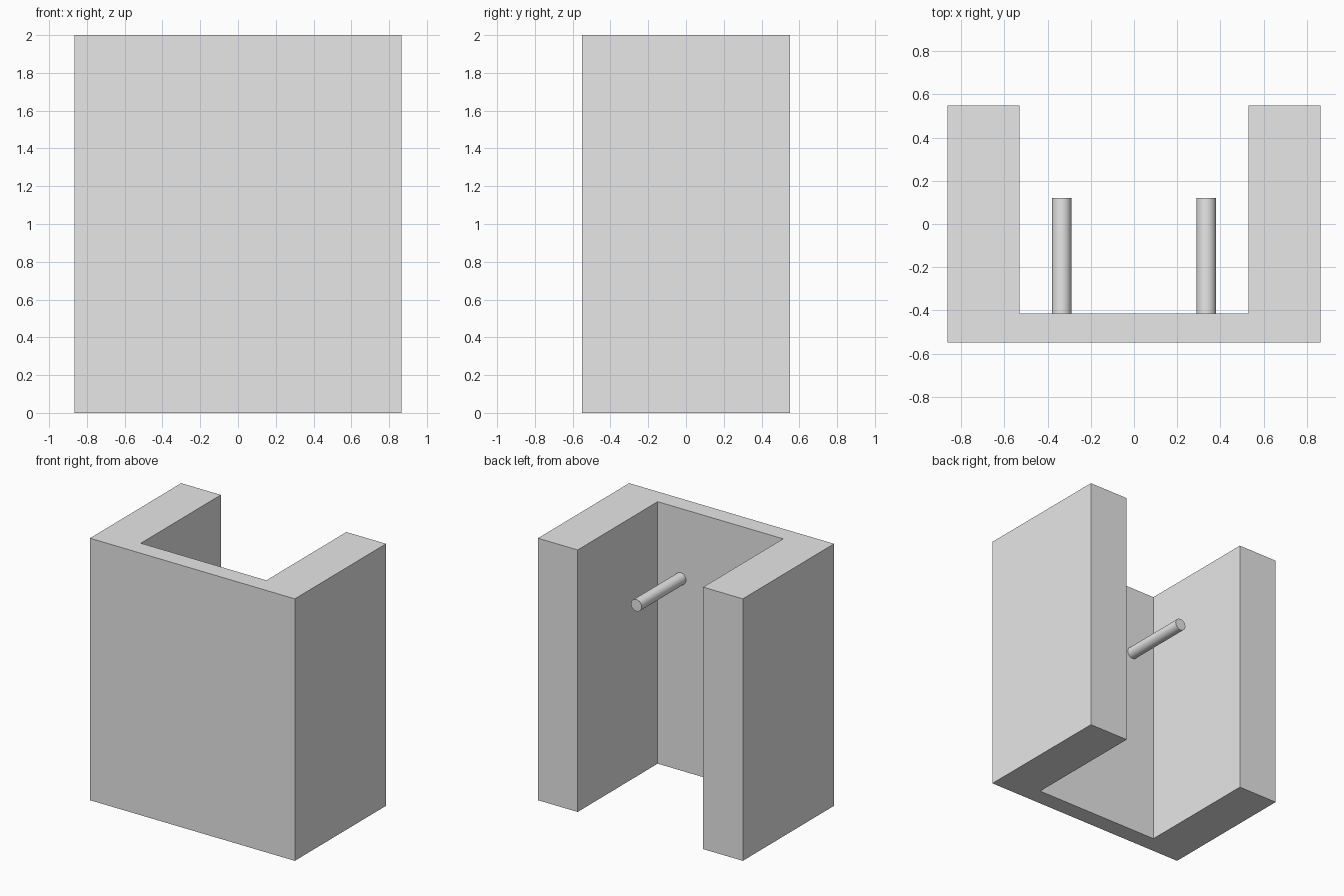
import bpy
import bmesh
import math

cube = bpy.data.objects.get("Cube")
if cube:
    bpy.data.objects.remove(cube, do_unlink=True)

COLOR = (0.8, 0.8, 0.8, 1.0)
gray = bpy.data.materials.new("light_gray")
gray.use_nodes = True
gray.diffuse_color = COLOR
gray.node_tree.nodes["Principled BSDF"].inputs["Base Color"].default_value = COLOR

HALF_W, HALF_D, HEIGHT = 0.865, 0.55, 2.0
INNER_X, PANEL_Y = 0.53, -0.415
PEG_X, PEG_Z, PEG_R, PEG_END = 0.335, 1.465, 0.045, 0.12


def extruded_profile(name, points, height):
    """Raise a plan outline straight up into a solid."""
    bm = bmesh.new()
    base = bm.faces.new([bm.verts.new((x, y, 0)) for x, y in points])
    top = bmesh.ops.extrude_face_region(bm, geom=[base], use_keep_orig=True)
    verts = [v for v in top["geom"] if isinstance(v, bmesh.types.BMVert)]
    bmesh.ops.translate(bm, verts=verts, vec=(0, 0, height))
    bmesh.ops.recalc_face_normals(bm, faces=bm.faces)
    mesh = bpy.data.meshes.new(name)
    bm.to_mesh(mesh)
    bm.free()
    obj = bpy.data.objects.new(name, mesh)
    bpy.context.collection.objects.link(obj)
    mesh.materials.append(gray)
    return obj


def add_peg(name, x):
    """Round peg standing out from the panel towards the back."""
    bpy.ops.mesh.primitive_cylinder_add(
        vertices=48, radius=PEG_R, depth=PEG_END - PANEL_Y,
        location=(x, (PEG_END + PANEL_Y) / 2, PEG_Z),
        rotation=(math.pi / 2, 0, 0))
    peg = bpy.context.object
    peg.name = name
    peg.data.materials.append(gray)
    bpy.ops.object.shade_smooth_by_angle(angle=math.radians(30))


# U-shaped body: front panel with two thick side walls
left_half = [(HALF_W, -HALF_D), (HALF_W, HALF_D), (INNER_X, HALF_D), (INNER_X, PANEL_Y)]
right_half = [(-x, y) for x, y in reversed(left_half)]
extruded_profile("channel_body", left_half + right_half, HEIGHT)

# Pair of pegs inside the channel
for side, sign in (("left", 1), ("right", -1)):
    add_peg(side + "_peg", sign * PEG_X)
